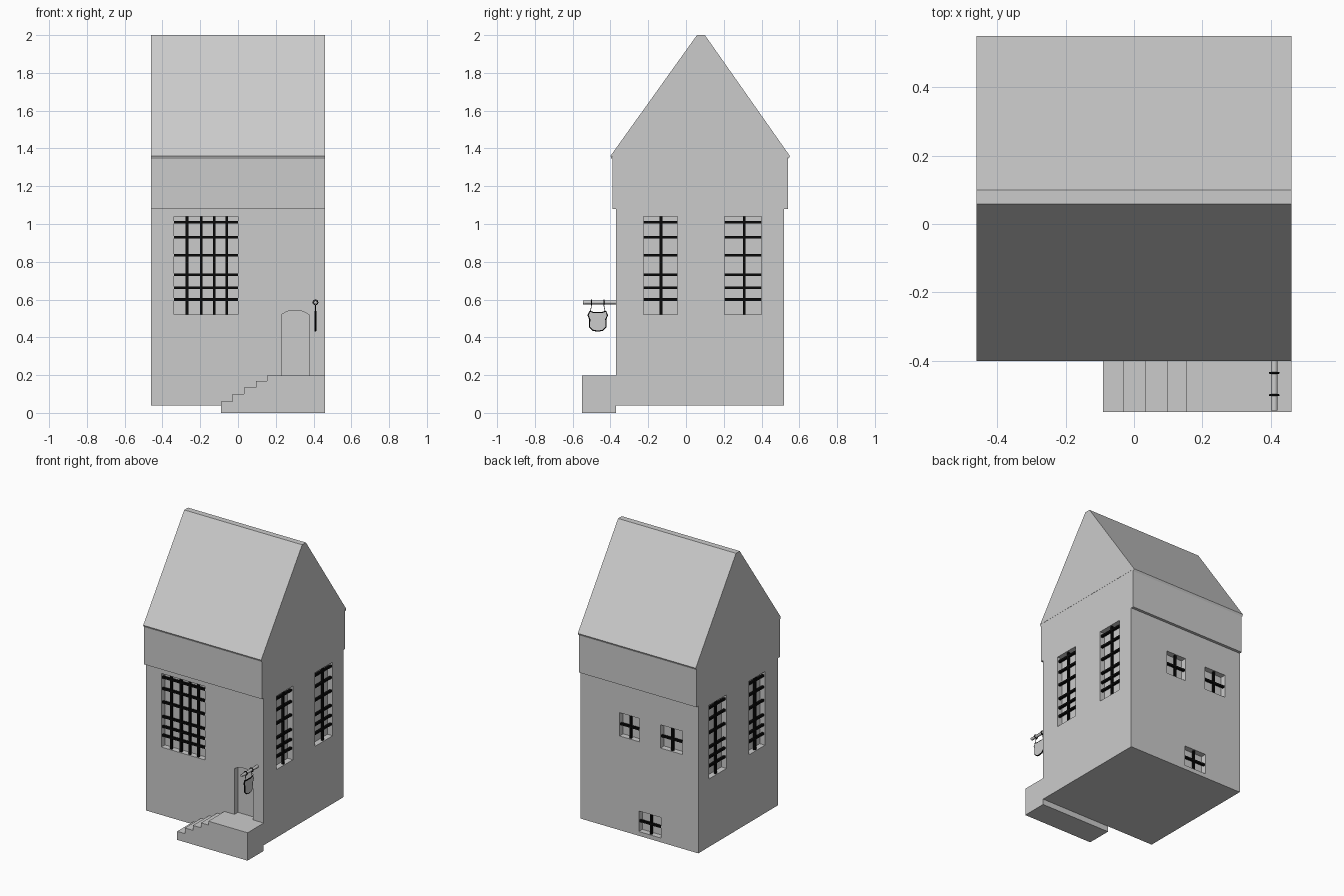
import bpy, bmesh, math
from mathutils import Vector

if "Cube" in bpy.data.objects:
    bpy.data.objects.remove(bpy.data.objects["Cube"])


def material(name, v):
    m = bpy.data.materials.new(name)
    m.diffuse_color = (v, v, v, 1)
    m.use_nodes = True
    m.node_tree.nodes["Principled BSDF"].inputs["Base Color"].default_value = m.diffuse_color
    return m


GREY = material("stone grey", 0.6)
BLACK = material("iron black", 0.003)


def finish(bm, name, mat):
    bmesh.ops.recalc_face_normals(bm, faces=bm.faces)
    me = bpy.data.meshes.new(name)
    bm.to_mesh(me)
    bm.free()
    ob = bpy.data.objects.new(name, me)
    bpy.context.collection.objects.link(ob)
    me.materials.append(mat)
    return ob


def add_prism(bm, pts, axis, a, b):
    """Extrude a 2D outline along x (pts = y,z) or y (pts = x,z)."""
    def at(p, d):
        return (d, p[0], p[1]) if axis == 'x' else (p[0], d, p[1])
    vs = [bm.verts.new(at(p, a)) for p in pts]
    f = bm.faces.new(vs)
    r = bmesh.ops.extrude_face_region(bm, geom=[f])
    off = Vector(at((0, 0), b - a))
    for v in r['geom']:
        if isinstance(v, bmesh.types.BMVert):
            v.co += off


def add_box(bm, u0, u1, z0, z1, axis, a, b):
    add_prism(bm, [(u0, z0), (u1, z0), (u1, z1), (u0, z1)], axis, a, b)


def prism(name, pts, axis, a, b, mat=GREY):
    bm = bmesh.new()
    add_prism(bm, pts, axis, a, b)
    return finish(bm, name, mat)


def tube(name, pts, r, mat, cyclic=False, res=2):
    cu = bpy.data.curves.new(name, 'CURVE')
    cu.dimensions = '3D'
    cu.bevel_depth, cu.bevel_resolution, cu.use_fill_caps = r, res, True
    sp = cu.splines.new('POLY')
    sp.points.add(len(pts) - 1)
    for p, c in zip(sp.points, pts):
        p.co = (*c, 1)
    sp.use_cyclic_u = cyclic
    cu.materials.append(mat)
    ob = bpy.data.objects.new(name, cu)
    bpy.context.collection.objects.link(ob)
    return ob


# walls with the overhanging upper band
walls = prism("walls", [(-.37, .04), (.52, .04), (.52, 1.08), (.54, 1.08), (.54, 1.36),
                        (-.39, 1.36), (-.39, 1.08), (-.37, 1.08)], 'x', -.46, .46)

# roof with flat ridge and small eave lips
prism("roof", [(-.393, 1.345), (-.4, 1.36), (.058, 2), (.1, 2), (.55, 1.36), (.543, 1.345),
               (.54, 1.36), (-.39, 1.36)], 'x', -.461, .461)

# windows: outline, facing axis, wall plane, inward sign, bars
ROWS = [.6, .662, .732, .835, .93, 1.01]
windows = [(-.34, 0, .52, 1.04, 'y', -.37, 1, [-.27, -.195, -.125, -.06], ROWS)]
for side in (-1, 1):
    for u0, u1, mid in ((-.225, -.045, -.132), (.205, .4, .308)):
        windows.append((u0, u1, .52, 1.04, 'x', side * .46, -side, [mid], ROWS))
for u0, u1, z0, z1 in ((0, .155, .705, .87), (-.335, -.165, .705, .87), (-.17, .005, .07, .215)):
    windows.append((u0, u1, z0, z1, 'y', .52, -1, [(u0 + u1) / 2], [(z0 + z1) / 2]))

DEPTH = .04
cut, bars = bmesh.new(), bmesh.new()
for u0, u1, z0, z1, ax, plane, s, cols, rows in windows:
    add_box(cut, u0, u1, z0, z1, ax, plane - s * .05, plane + s * DEPTH)
    a, b = plane + s * .008, plane + s * .022
    for c in cols:
        add_box(bars, c - .007, c + .007, z0, z1, ax, a, b)
    for r in rows:
        add_box(bars, u0, u1, r - .007, r + .007, ax, a - s * .001, b + s * .001)
# arched doorway
add_prism(cut, [(.23, .196), (.375, .196), (.375, .52), (.345, .537), (.32, .542), (.285, .542),
                (.26, .537), (.23, .52)], 'y', -.42, -.37 + DEPTH)
finish(bars, "window_bars", BLACK)
cutter = finish(cut, "opening_cutter", GREY)
cutter.hide_render = True

mod = walls.modifiers.new("openings", 'BOOLEAN')
mod.operation, mod.solver, mod.object = 'DIFFERENCE', 'EXACT', cutter
bpy.context.view_layer.objects.active = walls
bpy.ops.object.modifier_apply(modifier=mod.name)
bpy.data.objects.remove(cutter)

# front steps and landing
steps = [(.46, 0), (-.09, 0)]
xs = [-.09, -.03, .033, .096, .153, .46]
for i, z in enumerate([.06, .1, .135, .17, .197]):
    steps += [(xs[i], z), (xs[i + 1], z)]
prism("steps", steps, 'y', -.55, -.37)

# hanging sign: rod, rings, hangers, shield plate and rim
X, CY = .41, -.467
tube("sign_rod", [(X, -.545, .585), (X, -.365, .585)], .01, GREY)
for y in (-.5, -.435):
    ring = [(X + .013 * math.cos(t * math.pi / 6), y, .585 + .013 * math.sin(t * math.pi / 6))
            for t in range(12)]
    tube("sign_ring", ring, .003, BLACK, True, 1)
    out = -.008 if y < CY else .008
    tube("sign_hanger", [(X, y, .573), (X, y + out * .3, .555), (X, y + out, .535)], .002, BLACK, res=1)
half = [(.025, .531), (.042, .537), (.05, .517), (.041, .495), (.043, .455), (.024, .438)]
shield = ([(CY + y, z) for y, z in half] + [(CY, .434)] +
          [(CY - y, z) for y, z in reversed(half)])
prism("sign_plate", shield, 'x', X - .004, X + .004)
tube("sign_rim", [(X, y, z) for y, z in shield], .005, BLACK, True, 1)
